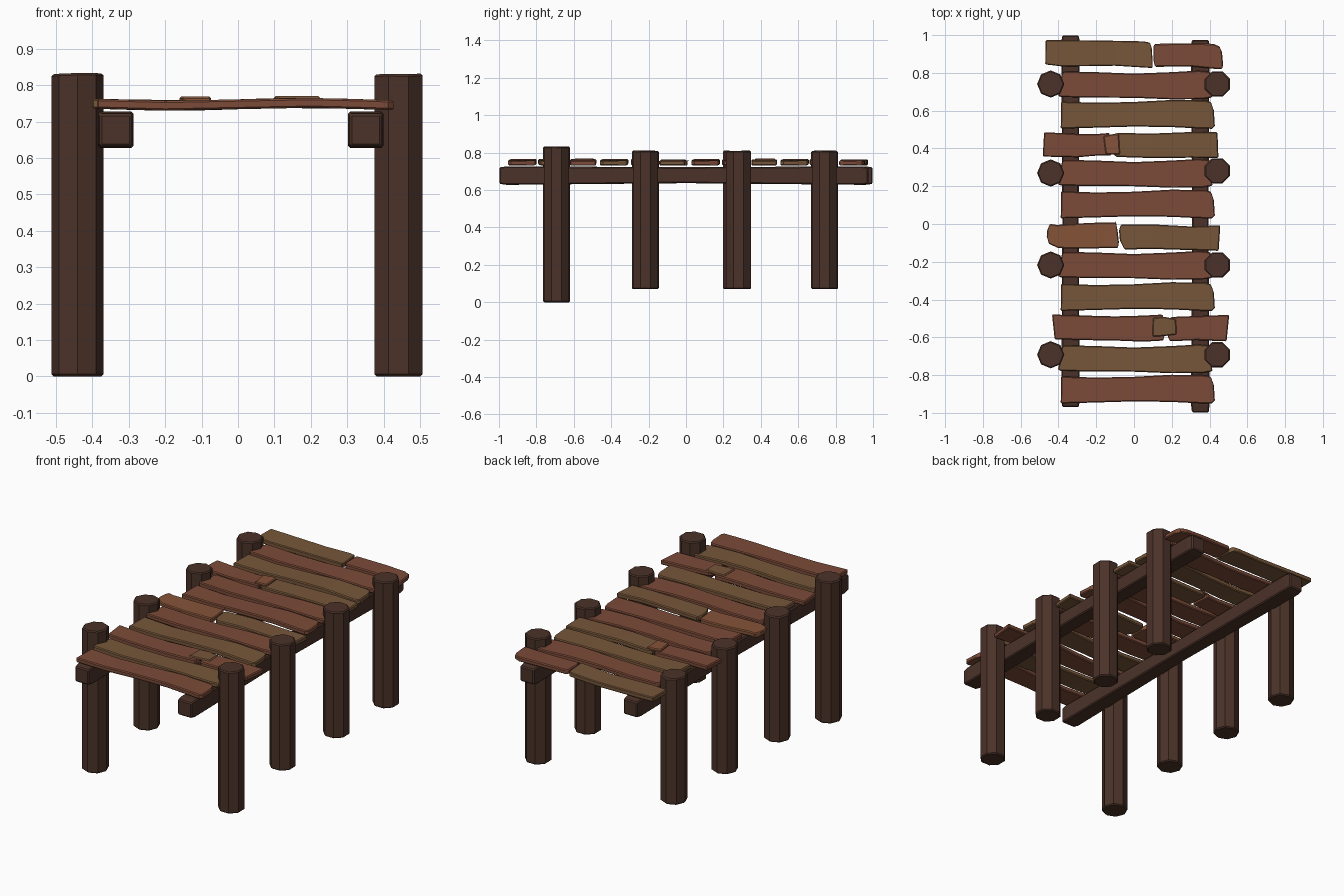
import bpy, bmesh, math, random
from mathutils import Matrix

random.seed(4)


def material(name, color):
    m = bpy.data.materials.new(name)
    m.diffuse_color = (*color, 1)
    return m


DARK = material("dark_wood", (0.07, 0.032, 0.022))
RED = material("red_wood", (0.20, 0.070, 0.040))
OLIVE = material("olive_wood", (0.185, 0.094, 0.042))
ORANGE = material("orange_wood", (0.235, 0.088, 0.041))


def finish(bm, name, mat, bevel):
    bmesh.ops.recalc_face_normals(bm, faces=bm.faces)
    me = bpy.data.meshes.new(name)
    bm.to_mesh(me)
    bm.free()
    me.materials.append(mat)
    ob = bpy.data.objects.new(name, me)
    bpy.context.collection.objects.link(ob)
    mod = ob.modifiers.new("worn_edges", 'BEVEL')
    mod.width, mod.segments = bevel, 1
    mod.limit_method, mod.angle_limit = 'ANGLE', math.radians(50)
    return ob


def loft(rings, name, mat, bevel):
    bm = bmesh.new()
    loops = [[bm.verts.new(p) for p in r] for r in rings]
    n = len(loops[0])
    for a, b in zip(loops, loops[1:]):
        for i in range(n):
            bm.faces.new((a[i], a[(i + 1) % n], b[(i + 1) % n], b[i]))
    bm.faces.new(loops[0])
    bm.faces.new(loops[-1])
    return finish(bm, name, mat, bevel)


def plank(name, mat, y, stations, z0=0.734, z1=0.761, wave=0.004):
    # each station: x and y of the front edge, x and y of the back edge
    def dz(x):
        return wave * math.sin(9 * x)
    rings = [[(xf, y + yf, z0 + dz(xf)), (xb, y + yb, z0 + dz(xb)),
              (xb, y + yb, z1 + dz(xb)), (xf, y + yf, z1 + dz(xf))]
             for xf, yf, xb, yb in stations]
    return loft(rings, name, mat, 0.005)


# octagonal posts, the front pair reaching lower than the others
def post(name, x, y, bottom, top, turn):
    bm = bmesh.new()
    h = top - bottom
    bmesh.ops.create_cone(bm, cap_ends=True, segments=8, radius1=0.072, radius2=0.072, depth=h,
                          matrix=Matrix.Translation((x, y, bottom + h / 2)) @ Matrix.Rotation(turn, 4, 'Z'))
    for v in bm.verts:
        if v.co.z > top - 0.01:
            v.co.z -= random.uniform(0, 0.005)
    finish(bm, name, DARK, 0.006)


for side, sx, turn in (("left", -1, 0.0), ("right", 1, math.pi / 8)):
    for i, y in enumerate((-0.692, -0.217, 0.27 if sx < 0 else 0.281, 0.741)):
        post(f"{side}_post_{i + 1}", sx * 0.441, y, 0.0 if i == 0 else 0.07,
             0.834 if i == 0 else 0.812, turn)

# long support beams with slightly sagging, tapered ends
for side, x, ya, yb in (("left", -0.336, -0.97, 0.998), ("right", 0.351, -0.998, 0.975)):
    rings = []
    for t, w, za, zb in ((0, 0.044, 0.633, 0.721), (0.02, 0.049, 0.628, 0.727),
                         (0.5, 0.043, 0.637, 0.722), (0.98, 0.049, 0.628, 0.727),
                         (1, 0.044, 0.633, 0.721)):
        y = ya + (yb - ya) * t
        rings.append([(x - w, y, za), (x + w, y, za), (x + w, y, zb), (x - w, y, zb)])
    loft(rings, f"{side}_beam", DARK, 0.006)

# two full-width plank shapes, repeated along the deck
WIDE = [(-0.388, -0.075, -0.386, 0.068), (-0.2, -0.07, -0.2, 0.062), (0.0, -0.064, 0.0, 0.066),
        (0.2, -0.067, 0.2, 0.077), (0.34, -0.074, 0.38, 0.074), (0.412, -0.076, 0.407, 0.066),
        (0.428, -0.06, 0.423, 0.02)]
NARROW = [(-0.402, -0.06, -0.384, 0.05), (-0.385, -0.066, -0.372, 0.07), (-0.2, -0.069, -0.2, 0.066),
          (0.0, -0.07, 0.0, 0.058), (0.2, -0.078, 0.2, 0.066), (0.36, -0.077, 0.34, 0.074),
          (0.415, -0.068, 0.405, 0.068)]
for i, (y, mat, shape) in enumerate((
        (-0.875, RED, WIDE), (-0.385, OLIVE, WIDE), (0.105, RED, WIDE), (0.58, OLIVE, WIDE),
        (-0.712, OLIVE, NARROW), (-0.217, RED, NARROW), (0.27, RED, NARROW), (0.738, RED, NARROW))):
    plank(f"full_plank_{i + 1}", mat, y, shape)

# overhanging broken planks made of two pieces
plank("end_plank_left", OLIVE, 0.9, [(-0.47, -0.055, -0.468, 0.073), (-0.38, -0.066, -0.38, 0.074),
      (-0.1, -0.062, -0.1, 0.07), (0.06, -0.072, 0.05, 0.067), (0.098, -0.074, 0.085, 0.06),
      (0.099, -0.04, 0.094, 0.03)])
plank("end_plank_right", RED, 0.9, [(0.102, -0.03, 0.102, 0.04), (0.112, -0.068, 0.112, 0.054),
      (0.3, -0.066, 0.3, 0.056), (0.42, -0.078, 0.42, 0.054), (0.465, -0.081, 0.452, 0.04),
      (0.472, -0.06, 0.466, 0.01)])
plank("back_split_left", RED, 0.42, [(-0.483, -0.063, -0.476, 0.066), (-0.3, -0.067, -0.3, 0.057),
      (-0.2, -0.058, -0.2, 0.056), (-0.12, -0.056, -0.13, 0.062)])
plank("back_split_right", OLIVE, 0.42, [(-0.108, -0.055, -0.118, 0.05), (-0.09, -0.065, -0.09, 0.062),
      (0.1, -0.071, 0.1, 0.059), (0.3, -0.069, 0.3, 0.067), (0.447, -0.07, 0.442, 0.066)])
plank("middle_split_left", ORANGE, -0.065, [(-0.462, 0.0, -0.46, 0.03), (-0.45, -0.04, -0.445, 0.066),
      (-0.4, -0.063, -0.41, 0.06), (-0.25, -0.066, -0.25, 0.07), (-0.15, -0.062, -0.15, 0.074),
      (-0.085, -0.062, -0.095, 0.072), (-0.08, -0.03, -0.087, 0.03)])
plank("middle_split_right", OLIVE, -0.065, [(-0.075, -0.02, -0.079, 0.03), (-0.05, -0.07, -0.07, 0.062),
      (0.1, -0.067, 0.1, 0.063), (0.3, -0.073, 0.3, 0.052), (0.448, -0.077, 0.457, 0.058)])
plank("front_split_left", RED, -0.547, [(-0.42, -0.063, -0.434, 0.068), (-0.25, -0.068, -0.25, 0.062),
      (-0.1, -0.07, -0.1, 0.058), (0.05, -0.076, 0.05, 0.062), (0.155, -0.07, 0.15, 0.068),
      (0.165, -0.03, 0.165, 0.03)])
plank("front_split_right", RED, -0.547, [(0.172, -0.03, 0.168, 0.03), (0.19, -0.074, 0.2, 0.055),
      (0.33, -0.068, 0.33, 0.06), (0.49, -0.074, 0.504, 0.066)])

# small repair patches nailed over the splits
plank("back_patch", ORANGE, 0.42, [(-0.15, -0.05, -0.162, 0.045), (-0.11, -0.052, -0.11, 0.056),
      (-0.074, -0.052, -0.08, 0.055)], 0.752, 0.769, 0)
plank("front_patch", OLIVE, -0.547, [(0.098, -0.05, 0.1, 0.05), (0.16, -0.046, 0.16, 0.056),
      (0.226, -0.038, 0.222, 0.043)], 0.754, 0.77, 0)
